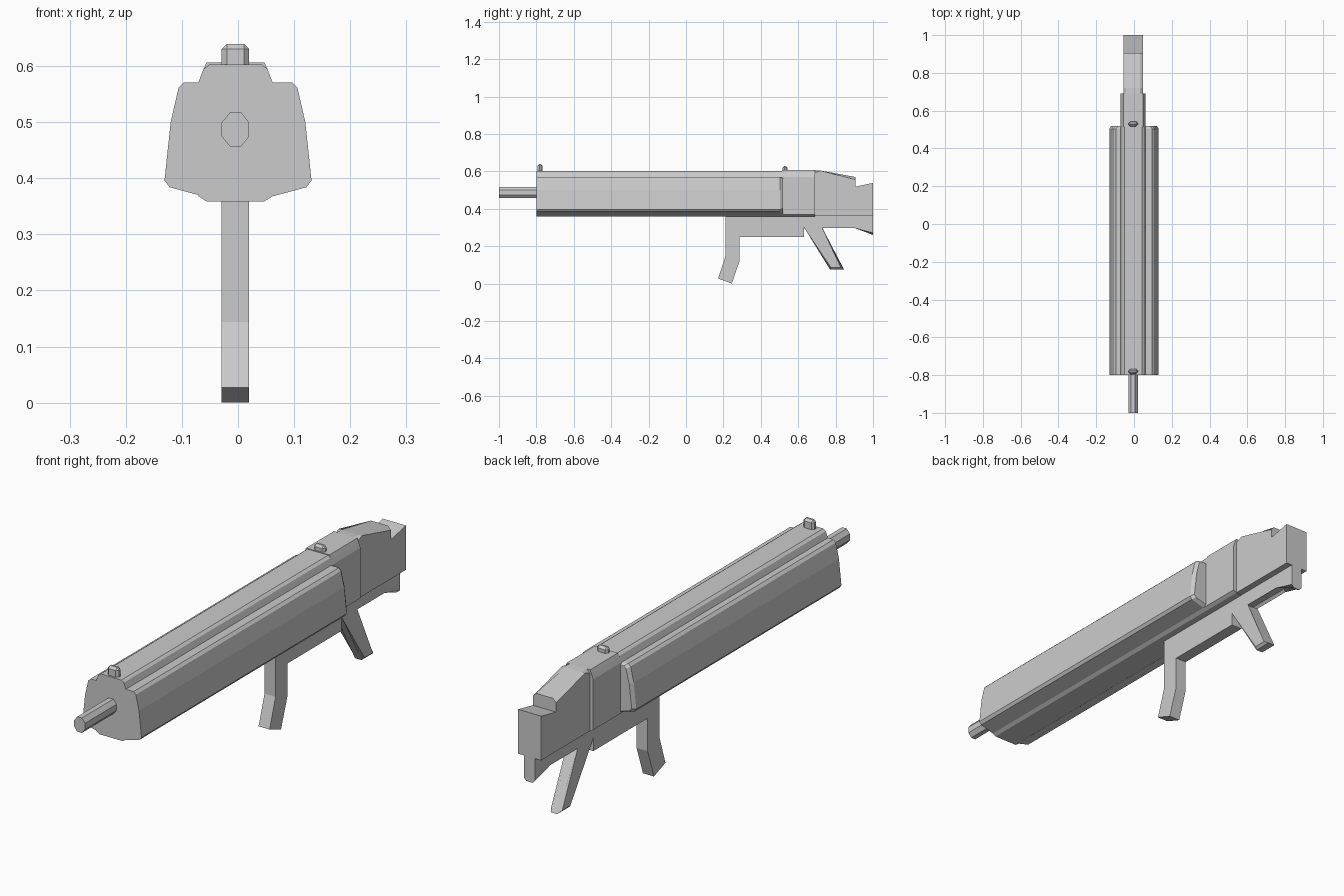
import bpy, bmesh
from math import cos, sin, pi

if "Cube" in bpy.data.objects:
    bpy.data.objects.remove(bpy.data.objects["Cube"])

CX = -0.0045  # slight sideways offset of the centre line


def finish(name, bm):
    bmesh.ops.recalc_face_normals(bm, faces=bm.faces[:])
    me = bpy.data.meshes.new(name)
    bm.to_mesh(me)
    bm.free()
    ob = bpy.data.objects.new(name, me)
    bpy.context.collection.objects.link(ob)
    return ob


def loft(name, rings, chamfer=None, size=0.01):
    """Skin closed rings, cap both ends, chamfer the edges the test picks."""
    bm = bmesh.new()
    vs = [[bm.verts.new(p) for p in r] for r in rings]
    n = len(vs[0])
    for a, b in zip(vs, vs[1:]):
        for i in range(n):
            j = (i + 1) % n
            bm.faces.new((a[i], a[j], b[j], b[i]))
    bm.faces.new(vs[0])
    bm.faces.new(vs[-1])
    if chamfer:
        edges = [e for e in bm.edges if all(chamfer(v.co) for v in e.verts)
                 and abs(e.verts[0].co.x - e.verts[1].co.x) < 1e-5]
        bmesh.ops.bevel(bm, geom=edges, offset=size, segments=1, affect='EDGES')
    return finish(name, bm)


def along_y(name, prof, y0, y1):
    return loft(name, [[(x, y, z) for x, z in prof] for y in (y0, y1)])


def along_x(name, prof, x0, x1, chamfer=None, size=0.01):
    return loft(name, [[(x, y, z) for y, z in prof] for x in (x0, x1)], chamfer, size)


def mirrored(half):
    return [(CX + x, z) for x, z in half] + [(CX - x, z) for x, z in reversed(half)]


# central body and the receiver behind the side covers
lower = [(0.066, 0.571), (0.066, 0.368), (0.052, 0.359)]
along_y("body_core", mirrored([(0.046, 0.603), (0.057, 0.595)] + lower), -0.8, 0.513)
along_y("receiver", mirrored([(0.052, 0.606), (0.058, 0.592)] + lower), 0.513, 0.69)

# bulging side covers with a chamfered rear end
cover = [(0.05, 0.571), (0.096, 0.571), (0.106, 0.561), (0.12, 0.500),
         (0.131, 0.396), (0.122, 0.384), (0.0625, 0.368), (0.05, 0.368)]
for side, name in ((1, "right_cover"), (-1, "left_cover")):
    rings = []
    for y, k, s in ((-0.8, 0, 1), (0.503, 0, 1), (0.518, 0.010, 0.93)):
        rings.append([(side * (x - (k if x > 0.07 else 0)), y, 0.475 + (z - 0.475) * s)
                      for x, z in cover])
    loft(name, rings)

# barrel, eight sided
r = 1 / cos(pi / 8)
along_y("barrel", [(CX + 0.0245 * r * cos(pi / 8 + i * pi / 4),
                    0.487 + 0.03 * r * sin(pi / 8 + i * pi / 4)) for i in range(8)],
        -1.0, -0.79)

# shoulder stock with chamfered top edges
along_x("stock", [(0.69, 0.36), (0.69, 0.606), (0.72, 0.604), (0.905, 0.57),
                  (0.905, 0.518), (1.0, 0.538), (1.0, 0.36)], -0.056, 0.047,
        lambda c: c.z > 0.56 and c.y > 0.68, 0.014)

# front grip with its rail
along_x("front_grip", [(0.21, 0.362), (0.21, 0.147), (0.172, 0.03), (0.245, 0.003),
                       (0.285, 0.12), (0.285, 0.252), (0.63, 0.252), (0.63, 0.362)],
        -0.029, 0.02)
bpy.data.objects["front_grip"].location.z = -0.003

# rear grip and heel of the stock
along_x("rear_grip", [(0.625, 0.36), (0.625, 0.302), (0.642, 0.302), (0.77, 0.075),
                      (0.845, 0.075), (0.712, 0.307), (0.905, 0.307), (1.0, 0.26),
                      (1.0, 0.36)], -0.029, 0.02,
        lambda c: c.z < 0.33, 0.01)

# small chamfered sights
for name, y, top in (("front_sight", -0.78, 0.639), ("rear_sight", 0.53, 0.629)):
    bm = bmesh.new()
    bmesh.ops.create_cube(bm, size=1)
    for v in bm.verts:
        v.co.x = CX + v.co.x * 0.049
        v.co.y = y + v.co.y * 0.026
        v.co.z = top - 0.045 * (0.5 - v.co.z)
    bmesh.ops.bevel(bm, geom=[e for e in bm.edges if max(v.co.z for v in e.verts) > top - 0.01],
                    offset=0.009, segments=1, affect='EDGES')
    finish(name, bm)
